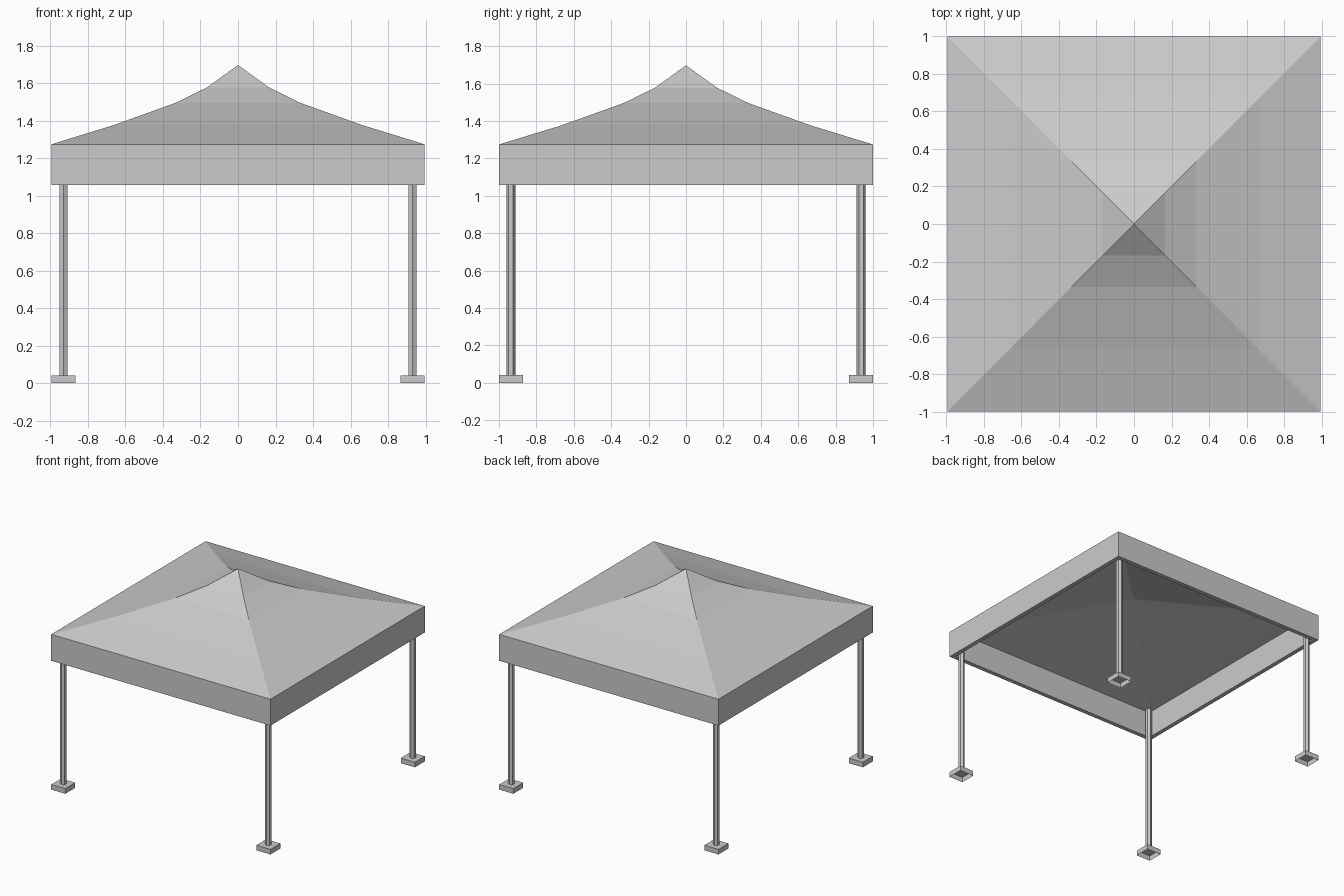
import bpy, bmesh, math

cube = bpy.data.objects.get("Cube")
if cube:
    bpy.data.objects.remove(cube)

grey = bpy.data.materials.new("light_grey")
grey.use_nodes = True
COLOUR = (0.6, 0.6, 0.6, 1)
grey.diffuse_color = COLOUR
grey.node_tree.nodes["Principled BSDF"].inputs["Base Color"].default_value = COLOUR

EAVE, HEM, INNER = 1.274, 1.057, 0.965
ASPECT = 0.995  # the canopy is slightly narrower than it is deep
POST_X, POST_Y = 0.931, 0.936


def loft(name, rings, sides=4, centre=(0, 0), aspect=1, cap_start=False, cap_end=False):
    """Join polygon rings given as (half width across flats, height)."""
    bm = bmesh.new()
    loops = []
    for half, z in rings:
        r = half / math.cos(math.pi / sides)
        turn = [(i + 0.5) * 2 * math.pi / sides for i in range(sides)]
        angles = turn if half > 0 else [0]
        loops.append([bm.verts.new((centre[0] + aspect * r * math.cos(a),
                                    centre[1] + r * math.sin(a), z)) for a in angles])
    for low, high in zip(loops, loops[1:]):
        for i in range(sides):
            j = (i + 1) % sides
            if len(high) == 1:
                bm.faces.new((low[i], low[j], high[0]))
            else:
                bm.faces.new((low[i], low[j], high[j], high[i]))
    if cap_start:
        bm.faces.new(loops[0][::-1])
    if cap_end:
        bm.faces.new(loops[-1])
    mesh = bpy.data.meshes.new(name)
    bm.to_mesh(mesh)
    bm.free()
    mesh.materials.append(grey)
    obj = bpy.data.objects.new(name, mesh)
    bpy.context.collection.objects.link(obj)
    return obj


# Swept canopy roof rising to a point
loft("canopy_roof", [(1, EAVE), (0.667, 1.376), (0.335, 1.495), (0.167, 1.577), (0, 1.697)],
     aspect=ASPECT)

# Shallow straight-sided lining under the roof
lining = loft("canopy_lining", [(INNER, EAVE), (0, 1.49)], aspect=ASPECT)
lining.data.flip_normals()

# Hanging valance with a thick hem
loft("valance", [(INNER, EAVE), (INNER, HEM), (1, HEM), (1, EAVE)], aspect=ASPECT)

# Four hexagonal posts on open-bottomed foot boxes
for depth, sy in (("front", -1), ("back", 1)):
    for side, sx in (("left", 1), ("right", -1)):
        spot = (sx * POST_X, sy * POST_Y)
        loft(f"{depth}_{side}_post", [(0.021, 0.04), (0.021, EAVE)], 6, spot,
             cap_start=True, cap_end=True)
        loft(f"{depth}_{side}_foot", [(0.064, 0), (0.064, 0.042)], 4, spot, cap_end=True)
